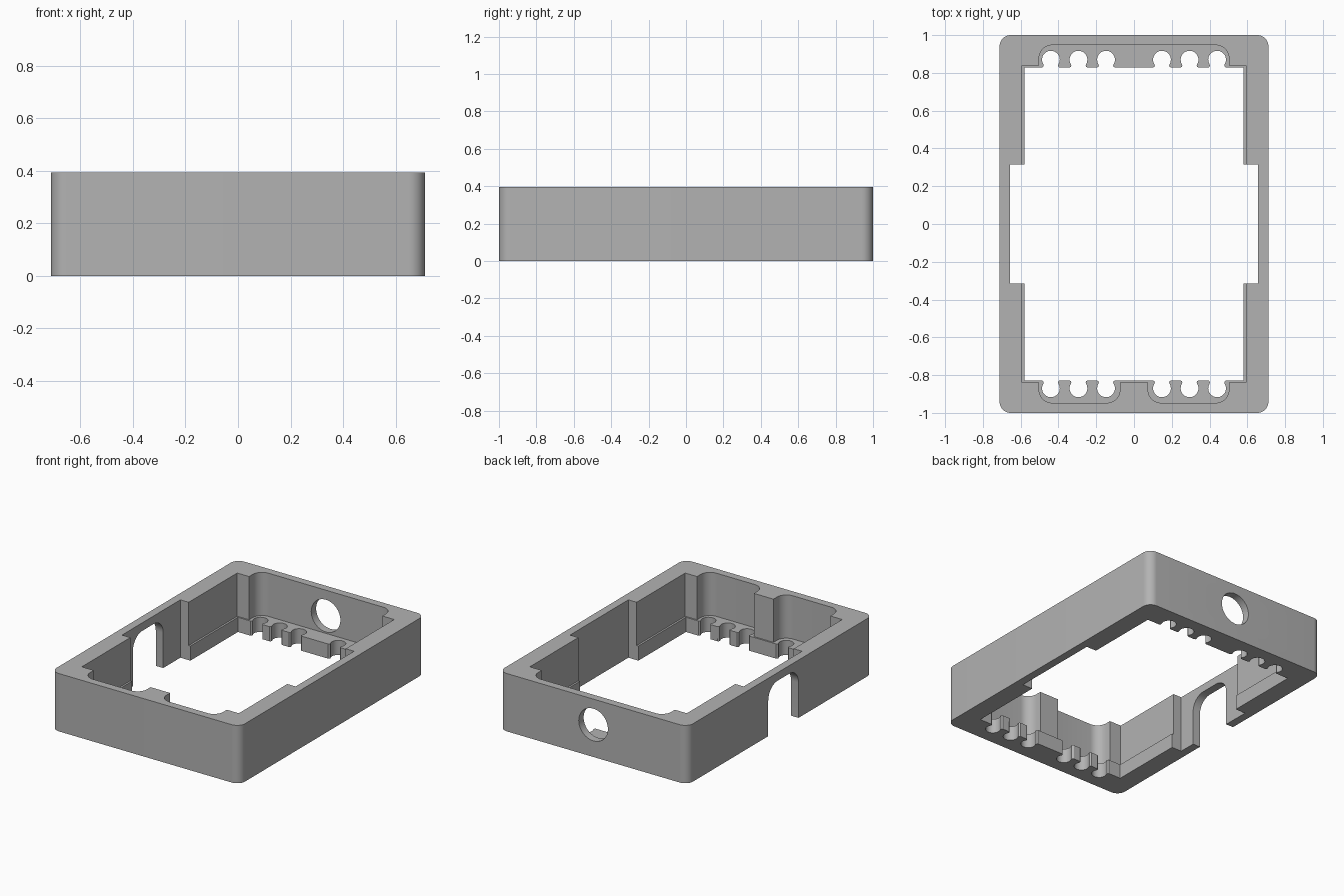
import bpy, bmesh, math

if "Cube" in bpy.data.objects:
    bpy.data.objects.remove(bpy.data.objects["Cube"], do_unlink=True)

HEIGHT = 0.395
SHELF = 0.1
ABOVE, BELOW = 0.5, -0.1

grey = bpy.data.materials.new("plain grey")
grey.use_nodes = True
grey.diffuse_color = (0.45, 0.45, 0.45, 1)
grey.node_tree.nodes["Principled BSDF"].inputs["Base Color"].default_value = (0.45, 0.45, 0.45, 1)


def arc(cx, cy, r, start, end, steps):
    angles = [math.radians(start + (end - start) * i / steps) for i in range(steps + 1)]
    return [(cx + r * math.cos(a), cy + r * math.sin(a)) for a in angles]


def rounded_rect(x0, x1, y0, y1, radii=(0, 0, 0, 0)):
    """Corner radii run lower right, upper right, upper left, lower left."""
    corners = [(x1, y0, -1, 1), (x1, y1, -1, -1), (x0, y1, 1, -1), (x0, y0, 1, 1)]
    points = []
    for i, ((x, y, sx, sy), r) in enumerate(zip(corners, radii)):
        if r:
            points += arc(x + sx * r, y + sy * r, r, 90 * i - 90, 90 * i, 10)
        else:
            points.append((x, y))
    return points


def prism(name, profile, low, high, axis="z"):
    """Extrude a flat profile along the chosen axis."""
    place = {"z": lambda a, b, c: (a, b, c),
             "x": lambda a, b, c: (c, a, b),
             "y": lambda a, b, c: (a, c, b)}[axis]
    bm = bmesh.new()
    base = bm.faces.new([bm.verts.new(place(a, b, low)) for a, b in profile])
    top = bmesh.ops.extrude_face_region(bm, geom=[base])["geom"]
    verts = [v for v in top if isinstance(v, bmesh.types.BMVert)]
    bmesh.ops.translate(bm, verts=verts, vec=place(0, 0, high - low))
    bmesh.ops.recalc_face_normals(bm, faces=bm.faces)
    mesh = bpy.data.meshes.new(name)
    bm.to_mesh(mesh)
    bm.free()
    mesh.materials.append(grey)
    obj = bpy.data.objects.new(name, mesh)
    bpy.context.collection.objects.link(obj)
    return obj


# Outer block with rounded vertical corners
frame = prism("case_frame", rounded_rect(-0.712, 0.712, -1, 1, (0.06,) * 4), 0, HEIGHT)

# Main opening, wider above the lip, and the side recesses
cutters = [
    prism("lower_opening", rounded_rect(-0.58, 0.58, -0.828, 0.828), BELOW, ABOVE),
    prism("upper_opening", rounded_rect(-0.593, 0.593, -0.838, 0.838), SHELF, ABOVE),
    prism("side_recess", rounded_rect(-0.656, 0.656, -0.315, 0.315), BELOW, ABOVE),
]

# One wide pocket at the back, two at the front either side of a post
R = 0.07
cutters += [
    prism("back_pocket", rounded_rect(-0.503, 0.503, 0.8, 0.947, (0, R, R, 0)), SHELF, ABOVE),
    prism("front_left_pocket", rounded_rect(0.074, 0.503, -0.947, -0.8, (R, 0, 0, R)), SHELF, ABOVE),
    prism("front_right_pocket", rounded_rect(-0.503, -0.074, -0.947, -0.8, (R, 0, 0, R)), SHELF, ABOVE),
]

# Round cable notches with flared mouths along both shelves
notch = arc(0, 0.87, 0.047, -32, 212, 24)
mouth = [(0.038, 0.838), (0.041, 0.832), (0.047, 0.828), (0.047, 0.8)]
notch += [(-x, y) for x, y in mouth] + mouth[::-1]
for end in (1, -1):
    for side in (1, -1):
        for offset in (0.148, 0.294, 0.44):
            outline = [(side * offset + x, end * y) for x, y in notch]
            cutters.append(prism("cable_notch", outline, BELOW, SHELF + 0.05))

# Round hole through the back wall and arched doorway in the right wall
cutters.append(prism("back_hole", arc(0, 0.22, 0.11, 0, 354, 59), 0.9, 1.1, "y"))
doorway = rounded_rect(-0.197, 0.13, BELOW, 0.34, (0, 0.1, 0.1, 0))
cutters.append(prism("side_doorway", doorway, -0.8, -0.62, "x"))

# Carve every cutter out of the block
bpy.ops.object.select_all(action="DESELECT")
frame.select_set(True)
bpy.context.view_layer.objects.active = frame
for cutter in cutters:
    cutter.hide_render = True
    cut = frame.modifiers.new(cutter.name, "BOOLEAN")
    cut.operation = "DIFFERENCE"
    cut.solver = "EXACT"
    cut.object = cutter
    bpy.ops.object.modifier_apply(modifier=cut.name)
    bpy.data.objects.remove(cutter, do_unlink=True)

bpy.ops.object.shade_smooth_by_angle(angle=math.radians(30))
